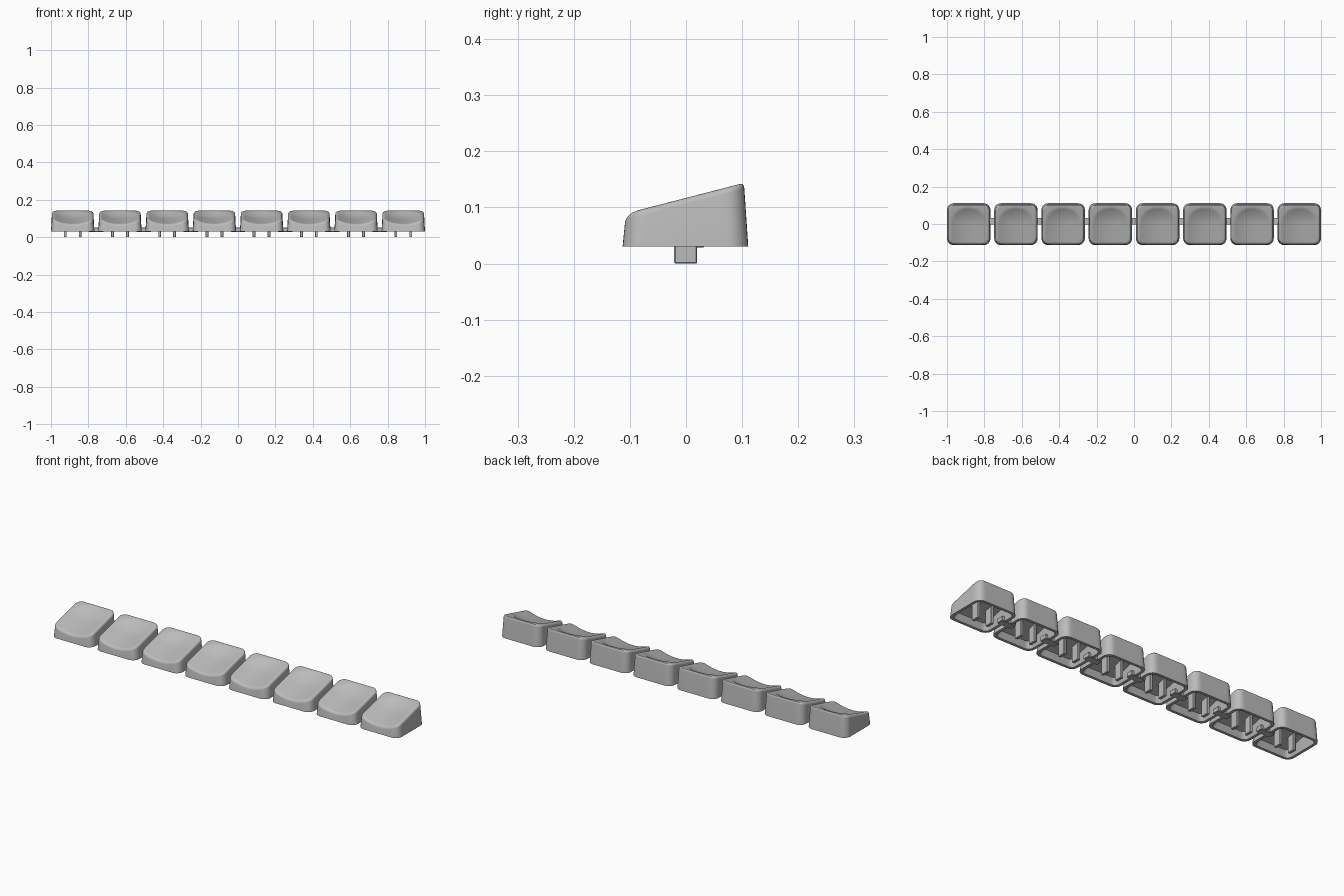
import bpy, bmesh, math

cube = bpy.data.objects.get("Cube")
if cube:
    bpy.data.objects.remove(cube)

COUNT, PITCH = 8, 0.2525
BASE = 0.03

grey = bpy.data.materials.new("grey_plastic")
grey.use_nodes = True
grey.diffuse_color = (0.5, 0.5, 0.5, 1)
grey.node_tree.nodes["Principled BSDF"].inputs["Base Color"].default_value = (0.5, 0.5, 0.5, 1)


def outline(hx, y0, y1, r, seg=7, side=10):
    """Rounded rectangle with evenly divided sides."""
    corners = [(hx - r, y1 - r), (-hx + r, y1 - r), (-hx + r, y0 + r), (hx - r, y0 + r)]
    pts = []
    for i, (cx, cy) in enumerate(corners):
        for k in range(seg + 1):
            a = math.pi / 2 * (i + k / seg)
            pts.append((cx + r * math.cos(a), cy + r * math.sin(a)))
        # divide the straight run to the next corner
        a = math.pi / 2 * (i + 1)
        nx, ny = corners[(i + 1) % 4]
        for k in range(1, side):
            t = k / side
            pts.append((cx + (nx - cx) * t + r * math.cos(a), cy + (ny - cy) * t + r * math.sin(a)))
    return pts


def plane(y):
    return 0.117 + 0.258 * y


def top(x, y):
    """Sloping top with a scoop that is arched at the back and open at the front."""
    s = (x / 0.096) ** 2 + (max(0, y) / 0.088) ** 2
    return plane(y) - 0.02 * max(0, 1 - s)


def finish(name, bm):
    bmesh.ops.recalc_face_normals(bm, faces=bm.faces)
    mesh = bpy.data.meshes.new(name)
    bm.to_mesh(mesh)
    bm.free()
    mesh.materials.append(grey)
    obj = bpy.data.objects.new(name, mesh)
    bpy.context.collection.objects.link(obj)
    return obj


def build_cap():
    bm = bmesh.new()
    rings = []

    def ring(pts, height):
        rings.append([bm.verts.new((x, y, height(x, y))) for x, y in pts])

    # hollow inside, from the ceiling down to the rim
    ring(outline(0.088, -0.086, 0.084, 0.02), lambda x, y: plane(y) - 0.034)
    ring(outline(0.102, -0.099, 0.097, 0.025), lambda x, y: BASE)
    # outer walls
    ring(outline(0.116, -0.113, 0.111, 0.036), lambda x, y: BASE)
    # rounded shoulder into the top
    for k in range(5):
        a = math.pi / 2 * k / 4
        inset = 0.011 * (1 - math.cos(a))
        drop = 0.011 * (1 - math.sin(a))
        ring(outline(0.111 - inset, -0.109 + inset, 0.104 - inset * 0.6, 0.034 - inset),
             lambda x, y: top(x, y) - drop)
    # scooped top in shrinking rings
    edge = outline(0.1, -0.098, 0.0974, 0.023)
    for k in range(1, 16):
        f = 1 - k / 16
        ring([(x * f, y * f) for x, y in edge], top)

    n = len(edge)
    for a, b in zip(rings, rings[1:]):
        for i in range(n):
            j = (i + 1) % n
            bm.faces.new((a[i], a[j], b[j], b[i]))
    bm.faces.new(rings[0])
    centre = bm.verts.new((0, 0, top(0, 0)))
    for i in range(n):
        bm.faces.new((rings[-1][i], rings[-1][(i + 1) % n], centre))
    obj = finish("keycap", bm)
    bpy.context.view_layer.objects.active = obj
    obj.select_set(True)
    bpy.ops.object.shade_smooth_by_angle(angle=math.radians(35))
    obj.select_set(False)
    return obj


def block(name, x0, x1, y0, y1, z0, z1, bevel):
    bm = bmesh.new()
    bmesh.ops.create_cube(bm, size=1)
    for v in bm.verts:
        v.co = ((x0 + x1) / 2 + v.co.x * (x1 - x0),
                (y0 + y1) / 2 + v.co.y * (y1 - y0),
                (z0 + z1) / 2 + v.co.z * (z1 - z0))
    bmesh.ops.bevel(bm, geom=bm.edges[:], offset=bevel, segments=1, affect='EDGES')
    return finish(name, bm)


# one key with its two mounting prongs
cap = build_cap()
parts = [cap]
for side, label in ((-1, "right"), (1, "left")):
    x = side * 0.04
    parts.append(block(label + "_prong", x - 0.0075, x + 0.0075, -0.021, 0.02, 0, 0.09, 0.002))

# repeat the key along the row
for i in range(COUNT):
    x = (i - (COUNT - 1) / 2) * PITCH
    for part in parts:
        obj = part
        if i:
            obj = part.copy()
            bpy.context.collection.objects.link(obj)
        obj.location.x = x

# small bars joining neighbouring keys
for i in range(COUNT - 1):
    x = (i - (COUNT - 2) / 2) * PITCH
    block("joining_bar", x - 0.04, x + 0.04, -0.004, 0.033, 0.0285, 0.052, 0.002)
